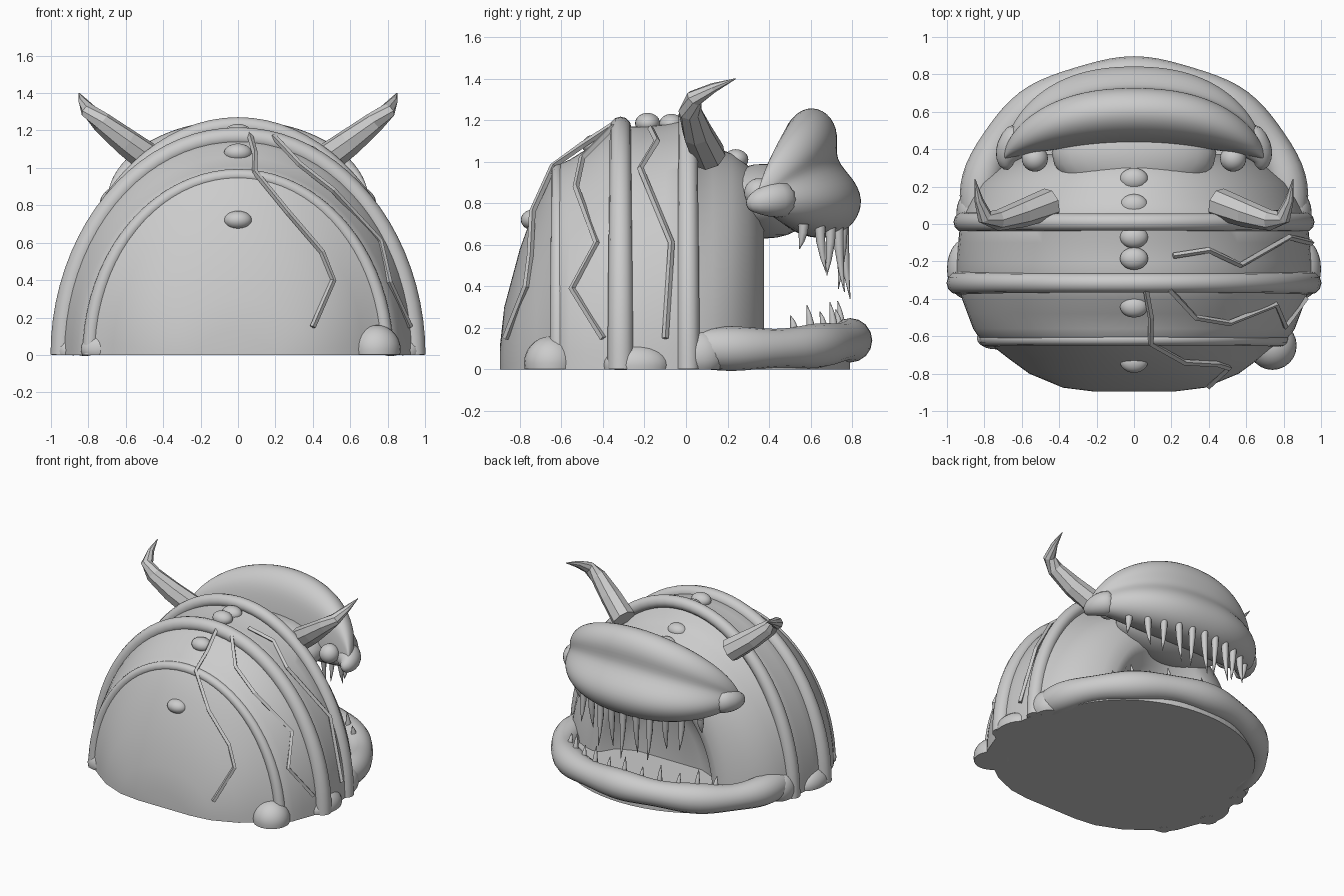
import bpy
import bmesh
from math import sin, cos, pi, sqrt
from mathutils import Vector

cube = bpy.data.objects.get("Cube")
if cube:
    bpy.data.objects.remove(cube, do_unlink=True)

grey = bpy.data.materials.new("plain grey")
grey.use_nodes = True
COLOUR = (0.6, 0.6, 0.6, 1)
grey.diffuse_color = COLOUR
grey.node_tree.nodes["Principled BSDF"].inputs["Base Color"].default_value = COLOUR


def finish(name, bm, smooth=True, subdiv=0):
    bmesh.ops.recalc_face_normals(bm, faces=bm.faces)
    mesh = bpy.data.meshes.new(name)
    bm.to_mesh(mesh)
    bm.free()
    mesh.materials.append(grey)
    obj = bpy.data.objects.new(name, mesh)
    bpy.context.collection.objects.link(obj)
    if subdiv:
        obj.modifiers.new("Subdivision", "SUBSURF").levels = subdiv
    if smooth:
        bpy.ops.object.select_all(action="DESELECT")
        obj.select_set(True)
        bpy.context.view_layer.objects.active = obj
        if subdiv:
            bpy.ops.object.shade_smooth()
        else:
            bpy.ops.object.shade_smooth_by_angle(angle=0.8)
    return obj


def loft(name, rings, **kw):
    """Skin a list of closed rings and cap both ends."""
    bm = bmesh.new()
    loops = [[bm.verts.new(p) for p in ring] for ring in rings]
    n = len(loops[0])
    for a, b in zip(loops, loops[1:]):
        for i in range(n):
            j = (i + 1) % n
            bm.faces.new((a[i], a[j], b[j], b[i]))
    bm.faces.new(loops[0])
    bm.faces.new(loops[-1])
    return finish(name, bm, **kw)


def tube(name, path, radii, sides, ref, **kw):
    """Sweep a round section along a path; ref fixes the roll."""
    pts = [Vector(p) for p in path]
    rings = []
    for i, p in enumerate(pts):
        d = pts[min(i + 1, len(pts) - 1)] - pts[max(i - 1, 0)]
        u = d.cross(Vector(ref)).normalized()
        v = u.cross(d).normalized()
        rings.append([p + radii[i] * (u * cos(2 * pi * k / sides) + v * sin(2 * pi * k / sides))
                      for k in range(sides)])
    return loft(name, rings, **kw)


def ball(name, centre, size):
    bm = bmesh.new()
    bmesh.ops.create_uvsphere(bm, u_segments=24, v_segments=14, radius=1)
    for v in bm.verts:
        v.co = Vector(c + s * k for c, s, k in zip(centre, size, v.co))
        v.co.z = max(v.co.z, 0)
    return finish(name, bm)


# Domed body: half-ellipse sections (y, half width, height), ending in a hollow throat
SECTIONS = [(-.895, .22, .12), (-.875, .38, .3), (-.8, .56, .58), (-.72, .67, .8),
            (-.65, .76, .94), (-.62, .82, .985), (-.56, .86, 1.01), (-.48, .89, 1.06),
            (-.4, .92, 1.12), (-.3, .95, 1.17), (-.2, .95, 1.17), (-.1, .94, 1.18),
            (0, .93, 1.2), (.06, .91, 1.12), (.13, .88, 1.07), (.22, .82, 1.04),
            (.3, .72, .98), (.35, .62, .9), (.375, .54, .78), (.36, .48, .7),
            (.26, .42, .62), (.2, .28, .45)]
ARC = 40
loft("body", [[(w * cos(pi * i / ARC), y, h * sin(pi * i / ARC)) for i in range(ARC + 1)]
              for y, w, h in SECTIONS])

# Raised ribs across the shell, flaring a little towards the ground
for name, y, w, h, r in [("rear_rib", -.615, .79, .96, .034),
                         ("middle_rib", -.315, .94, 1.165, .052),
                         ("front_rib", .01, .91, 1.225, .046)]:
    tube(name, [(w * cos(pi * i / ARC), y, h * sin(pi * i / ARC)) for i in range(ARC + 1)],
         [r * (1 + .2 * cos(pi * i / ARC) ** 4) for i in range(ARC + 1)], 12, (0, 1, 0))

# Swollen feet where the ribs meet the ground
for s, side in ((1, "left"), (-1, "right")):
    ball("rear_foot_" + side, (s * .74, -.65 if s > 0 else -.61, .03),
         (.13, .13, .13) if s > 0 else (.1, .06, .08))
    ball("middle_foot_" + side, (s * .9, -.24, .02), (.1, .16, .1))
    ball("front_foot_" + side, (s * .85, .06, .07), (.1, .13, .12))

# Knobs along the spine
for i, (y, z) in enumerate([(.24, 1.01), (.1, 1.06), (-.07, 1.18),
                            (-.185, 1.185), (-.44, 1.08), (-.735, .72)]):
    ball("spine_knob_%d" % (i + 1), (0, y, z), (.075, .06, .05))

# Lower jaw: floor plate and thick rolled lip
ts = [-.15 + (pi + .3) * i / 48 for i in range(49)]
loft("jaw_floor", [[(.83 * cos(t), .1 + .69 * sin(t), z) for t in ts] for z in (0, .1)],
     smooth=False)
tube("lower_lip", [(.83 * cos(t), .1 + .69 * sin(t), .1 + .04 * max(sin(t), 0) ** 4) for t in ts],
     [.1 + .007 * sin(9 * t) for t in ts], 16, (0, 0, 1))

# Upper jaw: neck mass and broad two-roll snout with blunt, drooping sides
ball("neck", (0, .38, .81), (.44, .25, .18))
PROFILE = [(.43, .93), (.45, 1.06), (.48, 1.19), (.58, 1.275), (.69, 1.24), (.74, 1.13),
           (.71, 1.01), (.82, .91), (.86, .79), (.79, .67), (.67, .62), (.53, .65), (.42, .73)]
rings = []
for i in range(29):
    t = -1.46 + 2.92 * i / 28
    u = sin(t)
    s = sqrt(1 - abs(u) ** 2.6)
    rings.append([(.7 * u, .42 - .08 * u * u + (y - .42) * s, .82 + (z - .82) * cos(t))
                  for y, z in PROFILE])
loft("snout", rings, subdiv=2)

# Hooked snout corners, eyes and horns
for s, side in ((1, "left"), (-1, "right")):
    tube("snout_corner_" + side,
         [(s * .58, .5, .82), (s * .64, .43, .82), (s * .68, .37, .81), (s * .685, .32, .8),
          (s * .655, .305, .79)],
         [.09, .095, .075, .05, .03], 12, (0, 0, 1), subdiv=1)
    ball("eye_" + side, (s * .53, .35, .85), (.07, .07, .07))
    tube("horn_" + side,
         [(s * .45, .11, 1.03), (s * .6, .055, 1.14), (s * .73, .02, 1.245),
          (s * .8, .04, 1.305), (s * .83, .13, 1.355), (s * .85, .24, 1.4)],
         [.085, .074, .056, .043, .024, .002], 8, (0, 0, 1), smooth=False)


def tooth(name, x, y, z, length, r, lean):
    """Curved fang; a negative length points down."""
    path = [(x, y + lean * k * k, z + length * k) for k in (0, .35, .7, 1)]
    tube(name, path, [r, r * .85, r * .5, .002], 8, (0, 1, 0))


# Fangs in both jaws
for i in range(11):
    u = -1 + i / 5
    c = sqrt(1 - (.8 * u) ** 2)
    drop = .12 + .2 * (1 - u * u) + (.04 if i % 2 else 0)
    tooth("upper_fang_%d" % (i + 1), .52 * u, .4 + .36 * c - .05 * u * u, .7,
          -drop, .026, .03 if i % 2 else -.02)
    t = pi / 2 + .85 * u
    tooth("lower_fang_%d" % (i + 1), .82 * cos(t), .08 + .67 * sin(t), .17,
          .09 + .04 * (i % 2) + .03 * (1 - u * u), .022, -.02)

# Raised veins on one flank
VEINS = [
    [(.06, -.33, 1.19), (.09, -.5, 1.08), (.09, -.64, .98), (.27, -.74, .76),
     (.45, -.75, .55), (.51, -.77, .4), (.4, -.87, .15)],
    [(.19, -.35, 1.17), (.33, -.5, 1.02), (.51, -.53, .88), (.76, -.43, .61),
     (.81, -.55, .39), (.92, -.4, .15)],
    [(.21, -.17, 1.16), (.4, -.14, 1.1), (.57, -.22, .97), (.83, -.07, .61), (.95, -.1, .15)]]
for i, path in enumerate(VEINS):
    tube("vein_%d" % (i + 1), path, [.016] * len(path), 4, (0, 1, 0), smooth=False)
